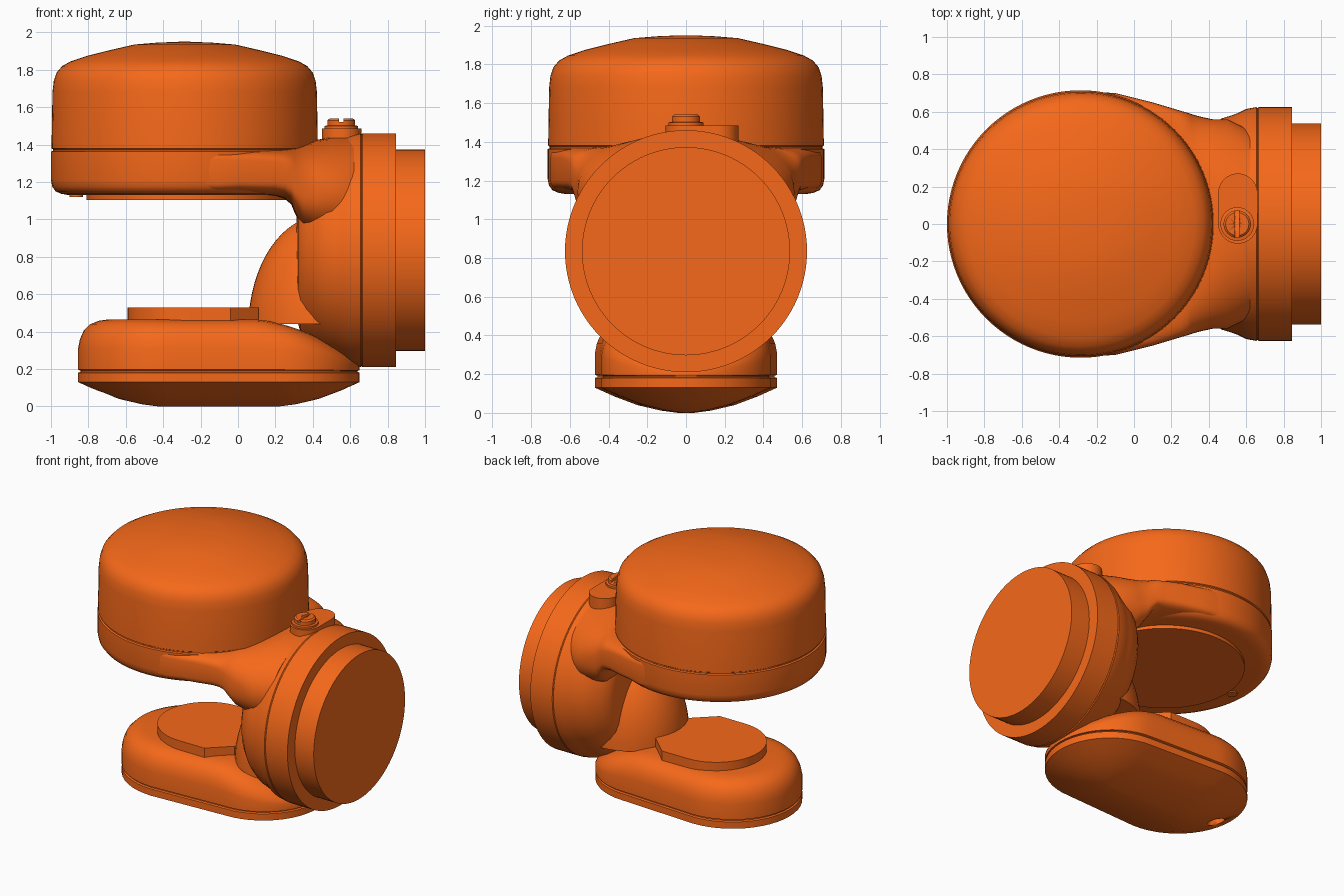
import bpy, bmesh
from math import sin, cos, pi, radians, copysign

if "Cube" in bpy.data.objects:
    bpy.data.objects.remove(bpy.data.objects["Cube"])

orange = bpy.data.materials.new("orange_paint")
orange.diffuse_color = (0.92, 0.14, 0.01, 1)
orange.use_nodes = True
orange.node_tree.nodes["Principled BSDF"].inputs["Base Color"].default_value = orange.diffuse_color


def loft(name, rings, angle=32):
    """Bridge rings of equal point count, cap both ends."""
    bm = bmesh.new()
    rows = [[bm.verts.new(p) for p in ring] for ring in rings]
    n = len(rows[0])
    for a, b in zip(rows, rows[1:]):
        for i in range(n):
            j = (i + 1) % n
            bm.faces.new((a[i], a[j], b[j], b[i]))
    bm.faces.new(rows[0][::-1])
    bm.faces.new(rows[-1])
    bmesh.ops.recalc_face_normals(bm, faces=bm.faces)
    mesh = bpy.data.meshes.new(name)
    bm.to_mesh(mesh)
    bm.free()
    ob = bpy.data.objects.new(name, mesh)
    bpy.context.collection.objects.link(ob)
    mesh.materials.append(orange)
    bpy.ops.object.select_all(action='DESELECT')
    ob.select_set(True)
    bpy.context.view_layer.objects.active = ob
    bpy.ops.object.shade_smooth_by_angle(angle=radians(angle))
    return ob


def lathe(name, profile, center, axis='Z', n=96):
    """Profile points are (radius, position along axis)."""
    cx, cy, cz = center
    rings = []
    for r, h in profile:
        pts = [(r * cos(2 * pi * i / n), r * sin(2 * pi * i / n)) for i in range(n)]
        if axis == 'Z':
            rings.append([(cx + a, cy + b, cz + h) for a, b in pts])
        else:
            rings.append([(cx + h, cy + a, cz + b) for a, b in pts])
    return loft(name, rings)


def stadium(x0, r0, x1, r1, inset=0.0, steps=24, side=10):
    """Rounded outline along x, from arc (x0, r0) to arc (x1, r1)."""
    r0, r1 = r0 - inset, r1 - inset
    pts = [(x1 + r1 * cos(t), r1 * sin(t))
           for t in (-pi / 2 + pi * i / steps for i in range(steps + 1))]
    for k in range(1, side):
        f = k / side
        pts.append((x1 + (x0 - x1) * f, r1 + (r0 - r1) * f))
    pts += [(x0 + r0 * cos(t), r0 * sin(t))
            for t in (pi / 2 + pi * i / steps for i in range(steps + 1))]
    for k in range(1, side):
        f = k / side
        pts.append((x0 + (x1 - x0) * f, -r0 + (r0 - r1) * f))
    return pts


def prism(name, outline, z0, z1):
    return loft(name, [[(x, y, z) for x, y in outline] for z in (z0, z1)])


def cut(target, cutter):
    m = target.modifiers.new("cut", 'BOOLEAN')
    m.operation, m.solver, m.object = 'DIFFERENCE', 'EXACT', cutter
    bpy.context.view_layer.objects.active = target
    bpy.ops.object.modifier_apply(modifier=m.name)
    bpy.data.objects.remove(cutter)


# Upper drum with domed lid and recessed seam
lathe("upper_drum", [
    (0.03, 1.95), (0.15, 1.945), (0.27, 1.935), (0.40, 1.905), (0.52, 1.875),
    (0.61, 1.845), (0.655, 1.82), (0.685, 1.785), (0.70, 1.74), (0.707, 1.68),
    (0.712, 1.38), (0.704, 1.375), (0.704, 1.367), (0.715, 1.362),
    (0.715, 1.21), (0.708, 1.175), (0.69, 1.15), (0.66, 1.137), (0.62, 1.13),
    (0.03, 1.13)], (-0.285, 0, 0))
lathe("drum_bottom_plate", [(0.54, 1.14), (0.54, 1.105)], (-0.27, 0, 0))
lathe("drum_bottom_screw", [(0.035, 1.14), (0.035, 1.12)], (-0.865, 0, 0), n=24)

# Wrist housing and end ring, turned about x
lathe("wrist_housing", [
    (0.03, 0.31), (0.39, 0.32), (0.44, 0.335), (0.48, 0.365), (0.53, 0.415),
    (0.565, 0.47), (0.58, 0.52), (0.595, 0.56), (0.615, 0.60), (0.625, 0.655),
    (0.619, 0.66), (0.625, 0.665), (0.625, 0.845), (0.5375, 0.845),
    (0.5375, 1.0)], (0, 0, 0.835), 'X')

# Arm blending the drum into the housing: (x, half width, bottom, top, squareness)
stations = [(-0.285, 0.71, 1.137, 1.38, 7), (-0.1, 0.70, 1.137, 1.38, 7),
            (0.0, 0.675, 1.137, 1.38, 6), (0.1, 0.65, 1.135, 1.38, 6),
            (0.2, 0.62, 1.125, 1.38, 5), (0.25, 0.605, 1.11, 1.38, 4.5),
            (0.285, 0.595, 1.08, 1.385, 4), (0.305, 0.588, 1.03, 1.39, 3.5),
            (0.35, 0.575, 0.94, 1.405, 3), (0.42, 0.56, 0.88, 1.425, 2.5),
            (0.5, 0.56, 0.84, 1.44, 2.1), (0.62, 0.5, 0.80, 1.44, 2)]
rings = []
for x, w, zb, zt, n in stations:
    ring = []
    for i in range(64):
        c, s = cos(2 * pi * i / 64), sin(2 * pi * i / 64)
        ring.append((x, w * copysign(abs(c) ** (2 / n), c),
                     (zb + zt) / 2 + (zt - zb) / 2 * copysign(abs(s) ** (2 / n), s)))
    rings.append(ring)
loft("arm", rings, 40)

# Domed joint between the housing and the foot
rings = []
for k in range(17):
    a = radians(2 + 87 * k / 16)
    rings.append([(0.45 + 0.395 * cos(a) * cos(t), 0.38 * cos(a) * sin(t),
                   0.42 + 0.6 * sin(a)) for t in (2 * pi * i / 48 for i in range(48))])
loft("joint_dome", rings)

# Foot: rounded slab, bowed underside, top sloping down under the housing
rings = []
for inset, z in [(0.43, 0.0), (0.34, 0.012), (0.22, 0.04), (0.1, 0.085), (0, 0.13),
                 (0, 0.18), (0.012, 0.185), (0.012, 0.192), (0, 0.197), (0, 0.31),
                 (0.01, 0.36), (0.03, 0.405), (0.065, 0.44), (0.11, 0.458),
                 (0.16, 0.465), (0.3, 0.465), (0.42, 0.465)]:
    ring = []
    for x, y in stadium(-0.385, 0.47, 0.21, 0.44, inset):
        t = 0.75 * min(1, max(0, (x - 0.1) / 0.55)) ** 1.5
        ring.append((x, y, 0.19 + (z - 0.19) * (1 - t) if z > 0.19 else z))
    rings.append(ring)
foot = loft("foot", rings)
cut(foot, lathe("socket_cutter", [(0.06, -0.1), (0.06, 0.13)], (-0.72, 0, 0), n=32))

# Raised pad: round at the left, chamfered towards the dome
arc = [(-0.25 + 0.34 * cos(t), 0.34 * sin(t))
       for t in (pi / 2 + pi * i / 32 for i in range(33))]
prism("foot_pad", arc + [(-0.04, -0.34), (0.11, -0.2), (0.11, 0.2), (-0.04, 0.34)],
      0.44, 0.528)

# Slotted button on its oval base
base = [(0.555 + y, x) for x, y in stadium(0.0, 0.105, 0.165, 0.105)]
prism("button_base", base, 1.34, 1.485)
button = lathe("button", [(0.09, 1.47), (0.09, 1.50), (0.073, 1.503), (0.073, 1.53),
                          (0.062, 1.54), (0.01, 1.54)], (0.552, 0, 0), n=40)
cut(button, prism("slot_cutter", [(0.54, -0.1), (0.564, -0.1), (0.564, 0.1), (0.54, 0.1)],
                  1.52, 1.6))
